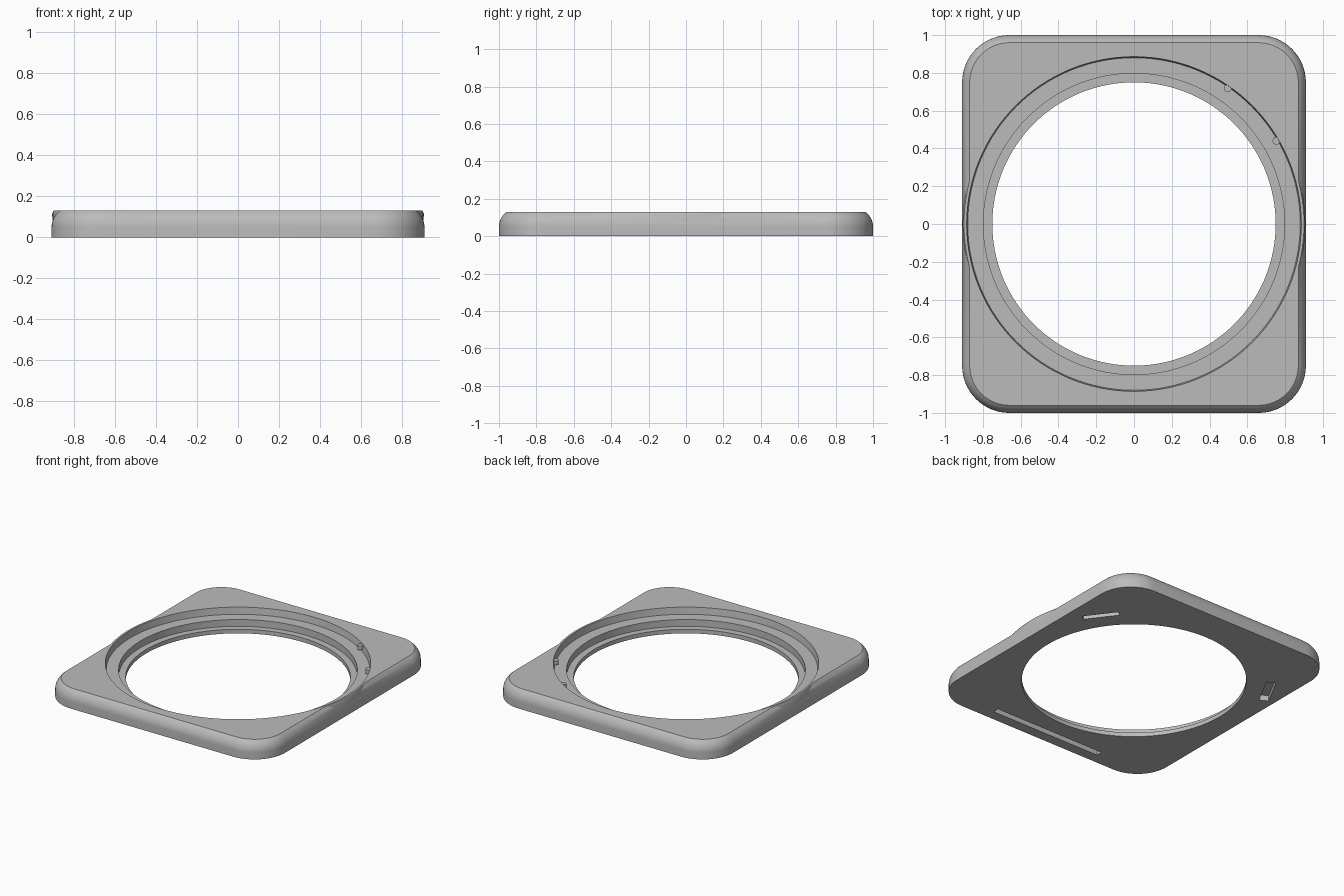
import bpy, bmesh
from math import sin, cos, pi, radians, sqrt
from mathutils import Matrix

if "Cube" in bpy.data.objects:
    bpy.data.objects.remove(bpy.data.objects["Cube"], do_unlink=True)

HALF_X, HALF_Y, HEIGHT = 0.91, 1.0, 0.13
CORNER, EDGE_R, EDGE_Z = 0.25, 0.10, 0.05

grey = bpy.data.materials.new("Plain grey")
grey.use_nodes = True
grey.diffuse_color = (0.5, 0.5, 0.5, 1)
grey.node_tree.nodes["Principled BSDF"].inputs["Base Color"].default_value = (0.5, 0.5, 0.5, 1)


def make_object(name, bm):
    bmesh.ops.recalc_face_normals(bm, faces=bm.faces)
    mesh = bpy.data.meshes.new(name)
    bm.to_mesh(mesh)
    bm.free()
    mesh.materials.append(grey)
    obj = bpy.data.objects.new(name, mesh)
    bpy.context.collection.objects.link(obj)
    return obj


def loft(name, loops):
    """Skin a stack of equal-length loops and cap both ends."""
    bm = bmesh.new()
    rings = [[bm.verts.new(p) for p in loop] for loop in loops]
    count = len(rings[0])
    for low, high in zip(rings, rings[1:]):
        for i in range(count):
            j = (i + 1) % count
            bm.faces.new((low[i], low[j], high[j], high[i]))
    bm.faces.new(rings[0])
    bm.faces.new(rings[-1])
    return make_object(name, bm)


def rounded_rectangle(inset, z, steps=16):
    r = CORNER - inset
    points = []
    for k, (sx, sy) in enumerate([(1, 1), (-1, 1), (-1, -1), (1, -1)]):
        for i in range(steps + 1):
            a = (k + i / steps) * pi / 2
            points.append((sx * (HALF_X - CORNER) + r * cos(a),
                           sy * (HALF_Y - CORNER) + r * sin(a), z))
    return points


def circle(r, z, count=128):
    return [(r * cos(2 * pi * i / count), r * sin(2 * pi * i / count), z) for i in range(count)]


def turned(name, profile):
    return loft(name, [circle(r, z) for r, z in profile])


def slot(name, x, y, angle, length, width, depth):
    """Box that cuts a pocket upward from the underside."""
    bm = bmesh.new()
    place = (Matrix.Translation((x, y, depth / 2 - 0.05)) @ Matrix.Rotation(radians(angle), 4, "Z")
             @ Matrix.Diagonal((length, width, depth + 0.1, 1)))
    bmesh.ops.create_cube(bm, size=1, matrix=place)
    return make_object(name, bm)


def combine(target, tool, operation):
    tool.hide_render = True
    mod = target.modifiers.new(tool.name, "BOOLEAN")
    mod.operation, mod.solver, mod.object = operation, "EXACT", tool
    bpy.context.view_layer.objects.active = target
    bpy.ops.object.modifier_apply(modifier=mod.name)
    bpy.data.objects.remove(tool, do_unlink=True)


# Plate with rounded corners and a rounded upper edge
loops = [rounded_rectangle(0, 0)]
for i in range(9):
    h = (HEIGHT - EDGE_Z) * i / 8
    loops.append(rounded_rectangle(EDGE_R - sqrt(EDGE_R ** 2 - h ** 2), EDGE_Z + h))
frame = loft("frame_plate", loops)

# Thin collar that carries the opening's rim past the rounded sides
combine(frame, turned("collar", [(0.905, 0.02), (0.907, 0.115), (0.90, HEIGHT)]), "UNION")

# Stepped round opening
combine(frame, turned("opening", [(0.75, -0.1), (0.75, 0.03), (0.797, 0.03), (0.797, 0.08),
                                  (0.88, 0.08), (0.886, HEIGHT), (0.886, 0.2)]), "DIFFERENCE")

# Two small locating nubs on the upper wall
for angle in (30.3, 55.4):
    a = radians(angle)
    bm = bmesh.new()
    bmesh.ops.create_cone(bm, cap_ends=True, segments=24, radius1=0.02, radius2=0.02, depth=0.03,
                          matrix=Matrix.Translation((0.873 * cos(a), 0.873 * sin(a), 0.108)))
    combine(frame, make_object("nub", bm), "UNION")

# Pockets in the underside
combine(frame, slot("long_slot", 0, -0.9, 0, 0.9, 0.045, 0.045), "DIFFERENCE")
combine(frame, slot("narrow_slot", 0.725, 0.52, 127, 0.25, 0.04, 0.04), "DIFFERENCE")
combine(frame, slot("wide_slot", -0.778, 0.46, 61.5, 0.245, 0.065, 0.04), "DIFFERENCE")

bpy.ops.object.select_all(action="DESELECT")
frame.select_set(True)
bpy.context.view_layer.objects.active = frame
bpy.ops.object.shade_smooth_by_angle(angle=radians(30))
